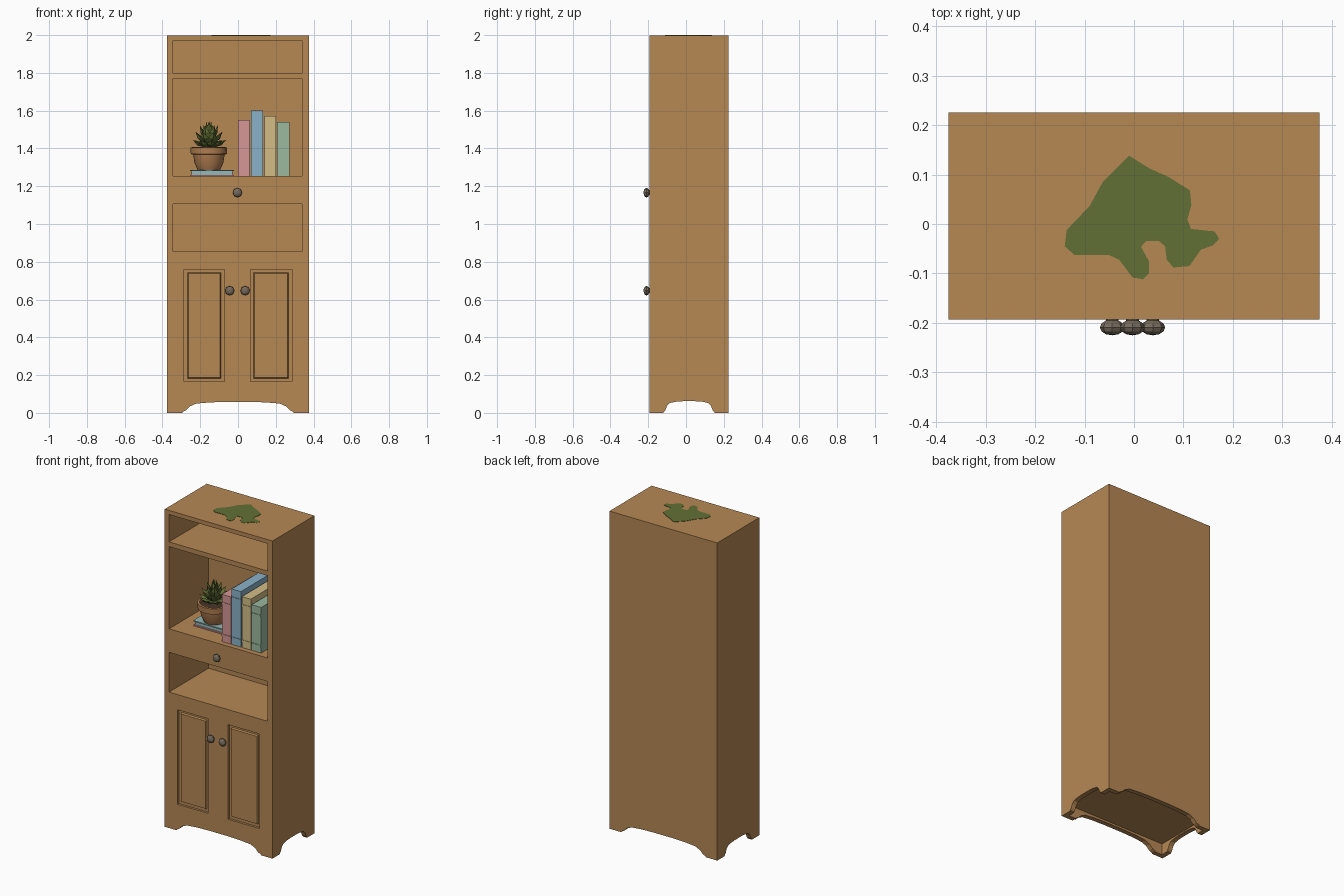
import bpy, bmesh, math
from mathutils import Vector, Matrix

if "Cube" in bpy.data.objects:
    bpy.data.objects.remove(bpy.data.objects["Cube"])


def mat(name, r, g, b):
    m = bpy.data.materials.new(name)
    lin = [((c / 255 + 0.055) / 1.055) ** 2.4 for c in (r, g, b)]
    m.diffuse_color = (*lin, 1)
    m.use_nodes = True
    m.node_tree.nodes["Principled BSDF"].inputs["Base Color"].default_value = m.diffuse_color
    return m


WOOD = mat("oak wood", 182, 136, 84)
GREEN = mat("leaf green", 98, 112, 54)
CLAY = mat("terracotta", 178, 126, 80)
SOIL = mat("dark soil", 70, 52, 38)
METAL = mat("knob grey", 118, 107, 92)
PINK = mat("dusty pink", 214, 150, 150)
BLUE = mat("book blue", 138, 178, 200)
YELLOW = mat("book straw", 212, 190, 134)
SAGE = mat("book sage", 156, 184, 158)
TEAL = mat("pale teal", 150, 184, 184)


def finish(name, bm, *mats):
    bmesh.ops.recalc_face_normals(bm, faces=bm.faces)
    me = bpy.data.meshes.new(name)
    bm.to_mesh(me)
    bm.free()
    ob = bpy.data.objects.new(name, me)
    bpy.context.collection.objects.link(ob)
    for m in mats:
        me.materials.append(m)
    return ob


def add_box(bm, x0, x1, y0, y1, z0, z1, index=0):
    mtx = Matrix.Translation(((x0 + x1) / 2, (y0 + y1) / 2, (z0 + z1) / 2))
    mtx = mtx @ Matrix.Diagonal((x1 - x0, y1 - y0, z1 - z0, 1))
    vs = bmesh.ops.create_cube(bm, size=1, matrix=mtx)["verts"]
    for f in {f for v in vs for f in v.link_faces}:
        f.material_index = index


def box(name, m, *dims):
    bm = bmesh.new()
    add_box(bm, *dims)
    return finish(name, bm, m)


def prism(name, m, pts, shift):
    """Extrude a flat outline of 3D points along shift."""
    bm = bmesh.new()
    f = bm.faces.new([bm.verts.new(p) for p in pts])
    ext = bmesh.ops.extrude_face_region(bm, geom=[f], use_keep_orig=True)["geom"]
    bmesh.ops.translate(bm, vec=shift, verts=[v for v in ext if isinstance(v, bmesh.types.BMVert)])
    return finish(name, bm, m)


def lathe(name, m, profile, centre, steps):
    bm = bmesh.new()
    vs = [bm.verts.new((r, 0, z)) for r, z in profile]
    es = [bm.edges.new(p) for p in zip(vs, vs[1:])]
    bmesh.ops.spin(bm, geom=vs + es, cent=(0, 0, 0), axis=(0, 0, 1), angle=math.tau, steps=steps)
    bmesh.ops.remove_doubles(bm, verts=bm.verts, dist=1e-4)
    bmesh.ops.translate(bm, vec=centre, verts=bm.verts)
    return finish(name, bm, m)


# --- Cabinet body: one block with openings, door recesses and arched base cut out
F, B = -0.193, 0.225
body = box("cabinet_body", WOOD, -0.375, 0.375, F, B, 0, 1.998)
cutters = []
for z0, z1 in ((1.80, 1.972), (1.253, 1.77), (0.855, 1.105)):
    cutters.append(box("opening_cutter", WOOD, -0.345, 0.34, -0.4, 0.2, z0, z1))
for x0, x1 in ((-0.285, -0.072), (0.066, 0.285)):
    cutters.append(box("door_cutter", WOOD, x0, x1, -0.4, F + 0.014, 0.165, 0.76))
cutters.append(box("underside_cutter", WOOD, -0.345, 0.345, F + 0.03, B - 0.03, -0.2, 0.07))


def arch(half, rise):
    """Symmetric skirt outline as (offset, height)."""
    side = [(1.0, -0.1), (1.0, 0.004), (0.93, 0.014), (0.86, 0.6 * rise),
            (0.75, 0.85 * rise), (0.5, 0.96 * rise), (0.22, rise)]
    return [(half * s, z) for s, z in side] + [(-half * s, z) for s, z in reversed(side)]


cutters.append(prism("front_arch_cutter", WOOD, [(x, -0.5, z) for x, z in arch(0.295, 0.058)], (0, 1, 0)))
cutters.append(prism("side_arch_cutter", WOOD, [(-0.5, y + 0.016, z) for y, z in arch(0.135, 0.062)], (1, 0, 0)))
for c in cutters:
    c.hide_render = True
    mod = body.modifiers.new("cut", "BOOLEAN")
    mod.operation, mod.solver, mod.object = "DIFFERENCE", "EXACT", c
bpy.context.view_layer.update()
cut = bpy.data.meshes.new_from_object(body.evaluated_get(bpy.context.evaluated_depsgraph_get()))
body.modifiers.clear()
body.data = cut
for c in cutters:
    bpy.data.objects.remove(c)

# --- Raised bevelled field inside each door recess
for name, x0, x1 in (("left_door_panel", -0.285, -0.072), ("right_door_panel", 0.066, 0.285)):
    bm = bmesh.new()
    add_box(bm, x0 + 0.014, x1 - 0.014, F + 0.004, F + 0.02, 0.179, 0.746)
    for v in bm.verts:
        if v.co.y < F + 0.01:
            v.co.x += 0.008 if v.co.x < (x0 + x1) / 2 else -0.008
            v.co.z += 0.008 if v.co.z < 0.5 else -0.008
    finish(name, bm, WOOD)

# --- Knobs: faceted ball with a short stem
for name, x, z in (("drawer_knob", -0.003, 1.166), ("left_door_knob", -0.044, 0.647), ("right_door_knob", 0.038, 0.647)):
    bm = bmesh.new()
    bmesh.ops.create_uvsphere(bm, u_segments=8, v_segments=6, radius=0.025,
                              matrix=Matrix.Translation((x, -0.209, z)) @ Matrix.Diagonal((1, 0.64, 1, 1))
                              @ Matrix.Rotation(math.pi / 2, 4, "X"))
    bmesh.ops.create_cone(bm, cap_ends=True, segments=8, radius1=0.013, radius2=0.013, depth=0.02,
                          matrix=Matrix.Translation((x, -0.197, z)) @ Matrix.Rotation(math.pi / 2, 4, "X"))
    finish(name, bm, METAL)

# --- Standing books with raised spine bands
for name, m, x0, x1, top in (("pink_book", PINK, 0.0, 0.062, 1.55), ("blue_book", BLUE, 0.068, 0.132, 1.602),
                             ("straw_book", YELLOW, 0.139, 0.201, 1.573), ("sage_book", SAGE, 0.207, 0.273, 1.54)):
    bm = bmesh.new()
    add_box(bm, x0, x1, -0.16, 0.14, 1.252, top)
    for z in (1.29, top - 0.06):
        add_box(bm, x0 + 0.001, x1 - 0.001, -0.163, -0.15, z, z + 0.012)
    finish(name, bm, m)

# --- Flat book under the plant
bm = bmesh.new()
add_box(bm, -0.255, -0.02, -0.08, 0.07, 1.252, 1.26, 1)
add_box(bm, -0.247, -0.028, -0.072, 0.063, 1.26, 1.28)
add_box(bm, -0.255, -0.02, -0.08, 0.07, 1.28, 1.287)
finish("flat_book", bm, TEAL, PINK)

# --- Pot and soil
PX, PY = -0.154, -0.015
pot = lathe("plant_pot", CLAY, [(0, 1.287), (0.06, 1.287), (0.077, 1.325), (0.083, 1.368), (0.096, 1.37),
                                (0.097, 1.405), (0.085, 1.407), (0.08, 1.385), (0, 1.385)], (PX, PY, 0), 16)
bpy.context.view_layer.objects.active = pot
pot.select_set(True)
bpy.ops.object.shade_smooth_by_angle(angle=math.radians(35))
pot.select_set(False)
lathe("soil", SOIL, [(0, 1.384), (0.081, 1.384), (0.081, 1.393), (0, 1.4)], (PX, PY, 0), 16)

# --- Succulent: rings of pointed faceted leaves
bm = bmesh.new()
for count, tilt, length, width, lift, turn in ((9, 70, 0.098, 0.023, 1.405, 0), (8, 48, 0.108, 0.022, 1.41, 0.35),
                                               (6, 27, 0.118, 0.019, 1.415, 0.1), (3, 9, 0.125, 0.015, 1.42, 0.6)):
    for i in range(count):
        mtx = (Matrix.Translation((PX, PY, lift)) @ Matrix.Rotation(turn + math.tau * i / count, 4, "Z")
               @ Matrix.Rotation(math.radians(tilt), 4, "Y"))
        rings = []
        for t, w in ((0, 0.4), (0.4, 0.85), (0.68, 1.0)):
            rings.append([bm.verts.new(mtx @ Vector((a * width * w * 0.5, b * width * w, t * length)))
                          for a, b in ((1, 0), (0, 1), (-1, 0), (0, -1))])
        tip = bm.verts.new(mtx @ Vector((-0.006, 0, length)))
        bm.faces.new(rings[0])
        for j in range(4):
            k = (j + 1) % 4
            for lo, hi in zip(rings, rings[1:]):
                bm.faces.new((lo[j], lo[k], hi[k], hi[j]))
            bm.faces.new((rings[-1][j], rings[-1][k], tip))
finish("succulent_leaves", bm, GREEN)

# --- Green patch on the cabinet top
patch = [(-0.01, 0.138), (0.03, 0.113), (0.07, 0.095), (0.113, 0.068), (0.116, 0.038), (0.108, 0.01), (0.115, -0.01),
         (0.163, -0.015), (0.172, -0.03), (0.16, -0.043), (0.135, -0.052), (0.112, -0.085), (0.08, -0.088),
         (0.066, -0.072), (0.063, -0.045), (0.05, -0.034), (0.025, -0.034), (0.014, -0.046), (0.03, -0.075),
         (0.03, -0.1), (0.018, -0.112), (-0.003, -0.108), (-0.03, -0.072), (-0.05, -0.063), (-0.12, -0.063),
         (-0.14, -0.045), (-0.136, -0.012), (-0.09, 0.036), (-0.063, 0.085), (-0.03, 0.118)]
prism("green_patch", GREEN, [(x, y, 1.997) for x, y in patch], (0, 0, 0.003))
